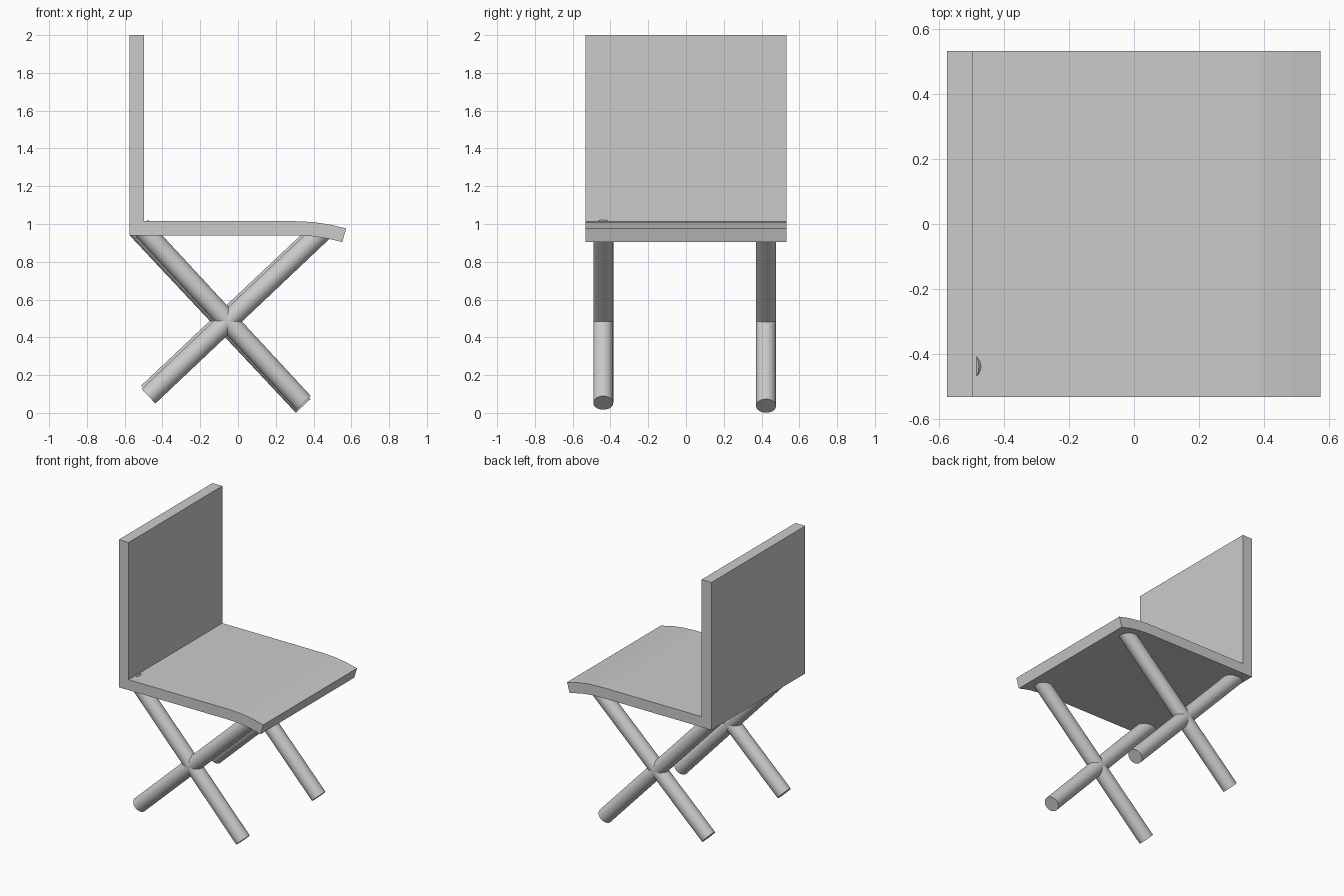
import bpy, bmesh
from math import sin, cos, radians
from mathutils import Vector

if "Cube" in bpy.data.objects:
    bpy.data.objects.remove(bpy.data.objects["Cube"])

HALF_W = 0.532
LEG_R = 0.053


def extrude_profile(name, points):
    """Extrude an xz outline across the full chair width."""
    bm = bmesh.new()
    face = bm.faces.new([bm.verts.new((x, -HALF_W, z)) for x, z in points])
    ext = bmesh.ops.extrude_face_region(bm, geom=[face])
    verts = [g for g in ext["geom"] if isinstance(g, bmesh.types.BMVert)]
    bmesh.ops.translate(bm, verts=verts, vec=(0, 2 * HALF_W, 0))
    bmesh.ops.recalc_face_normals(bm, faces=bm.faces)
    mesh = bpy.data.meshes.new(name)
    bm.to_mesh(mesh)
    bm.free()
    obj = bpy.data.objects.new(name, mesh)
    bpy.context.collection.objects.link(obj)
    return obj


def leg(name, y, bottom, top):
    """Round bar between two xz points."""
    a = Vector((bottom[0], y, bottom[1]))
    b = Vector((top[0], y, top[1]))
    d = b - a
    bpy.ops.mesh.primitive_cylinder_add(
        vertices=40, radius=LEG_R, depth=d.length, location=(a + b) / 2,
        rotation=d.to_track_quat('Z', 'Y').to_euler())
    obj = bpy.context.object
    obj.name = name
    bpy.ops.object.shade_smooth_by_angle(angle=radians(35))


# L-shaped seat and backrest, front edge curling down in three steps
bend = [radians(16 * i / 3) for i in range(4)]
CX, CZ, R_IN, R_OUT = 0.30, 0.025, 0.915, 0.99


def arc(r):
    return [(CX + r * sin(t), CZ + r * cos(t)) for t in bend]


outline = [(-0.575, 0.94)] + arc(R_IN) + arc(R_OUT)[::-1]
outline += [(-0.497, 1.015), (-0.497, 2.0), (-0.575, 2.0)]
extrude_profile("seat_and_backrest", outline)

# Crossed legs, the two sides set very slightly differently
leg("near_leg_back_to_front", -0.438, (0.347, 0.053), (-0.516, 0.986))
leg("near_leg_front_to_back", -0.438, (-0.474, 0.088), (0.445, 0.957))
leg("far_leg_back_to_front", 0.424, (0.345, 0.037), (-0.533, 0.974))
leg("far_leg_front_to_back", 0.424, (-0.477, 0.105), (0.432, 0.962))
